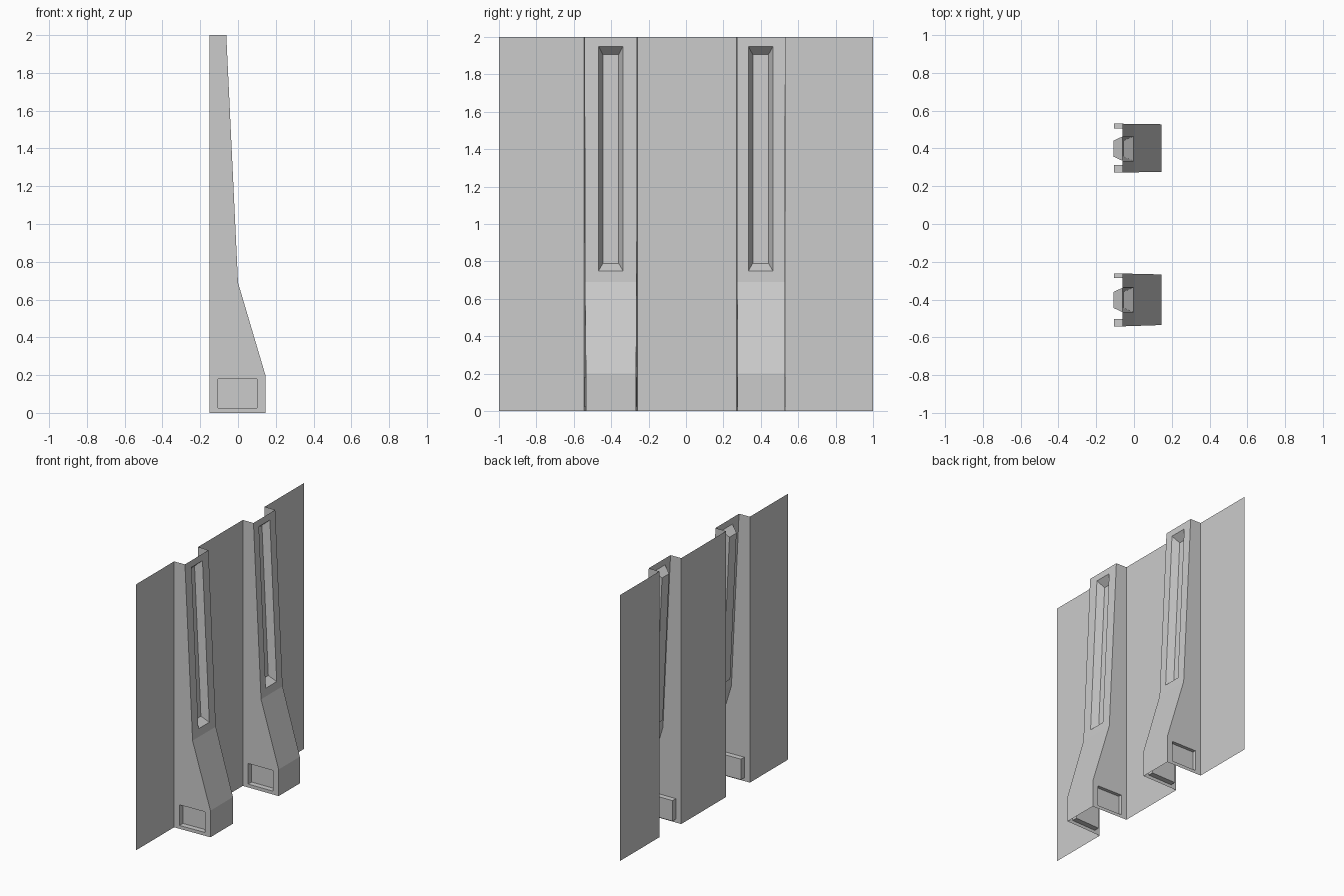
import bpy, bmesh

if "Cube" in bpy.data.objects:
    bpy.data.objects.remove(bpy.data.objects["Cube"])

BACK, TOE, KNEE, TIP = -0.15, 0.145, 0.0, -0.062   # x positions of the rib profile
Z_TOE, Z_KNEE, Z_TOP = 0.2, 0.69, 2.0


def make_object(name, faces):
    """Open sheet from a list of polygons, welded together."""
    bm = bmesh.new()
    for pts in faces:
        bm.faces.new([bm.verts.new(p) for p in pts])
    bmesh.ops.remove_doubles(bm, verts=bm.verts, dist=1e-5)
    me = bpy.data.meshes.new(name)
    bm.to_mesh(me)
    bm.free()
    ob = bpy.data.objects.new(name, me)
    bpy.context.collection.objects.link(ob)


def recessed_panel(outer, rim, floor):
    """Flat border, sloped pocket walls and pocket floor from three quads."""
    faces = [floor]
    for a, b in ((outer, rim), (rim, floor)):
        for i in range(4):
            j = (i + 1) % 4
            faces.append([a[i], a[j], b[j], b[i]])
    return faces


def slope_x(z):
    return KNEE + (TIP - KNEE) * (z - Z_KNEE) / (Z_TOP - Z_KNEE)


def rib(name, base, front, centre, depths):
    """base/front: (low y, high y) at the wall and at the toe."""
    faces = []

    def y_at(s, x):
        return base[s] + (front[s] - base[s]) * (x - BACK) / (TOE - BACK)

    def pt(s, x, z):
        return (x, y_at(s, x), z)

    # tapered sides, each with a rectangular pocket near the foot
    for s, inward in ((0, 1), (1, -1)):
        outer = [pt(s, x, z) for x, z in
                 ((BACK, 0), (TOE, 0), (TOE, Z_TOE), (BACK, Z_TOE))]
        rim = [pt(s, x, z) for x, z in
               ((-0.105, 0.025), (0.1, 0.025), (0.1, 0.18), (-0.105, 0.18))]
        floor = [(x, y + inward * depths[s], z) for x, y, z in rim]
        upper = [pt(s, x, z) for x, z in
                 ((BACK, Z_TOE), (TOE, Z_TOE), (KNEE, Z_KNEE),
                  (TIP, Z_TOP), (BACK, Z_TOP))]
        side = recessed_panel(outer, rim, floor) + [upper]
        faces += side if s == 0 else [f[::-1] for f in side]

    # toe face and lower slope
    for (x0, z0), (x1, z1) in (((TOE, 0), (TOE, Z_TOE)),
                               ((TOE, Z_TOE), (KNEE, Z_KNEE))):
        faces.append([pt(0, x0, z0), pt(1, x0, z0), pt(1, x1, z1), pt(0, x1, z1)])

    # upper slope with the long bevelled slot
    def slot(half, z0, z1, depth):
        return [(slope_x(z) - depth, centre + d * half, z)
                for d, z in ((-1, z0), (1, z0), (1, z1), (-1, z1))]
    outer = [pt(0, KNEE, Z_KNEE), pt(1, KNEE, Z_KNEE),
             pt(1, TIP, Z_TOP), pt(0, TIP, Z_TOP)]
    faces += recessed_panel(outer, slot(0.065, 0.75, 1.95, 0),
                            slot(0.042, 0.79, 1.905, 0.052))
    make_object(name, faces)


ribs = [("left_rib", (-0.545, -0.26), (-0.535, -0.267), -0.402),
        ("right_rib", (0.271, 0.532), (0.276, 0.528), 0.399)]
for name, base, front, centre in ribs:
    rib(name, base, front, centre, (0.04, 0.025))

# flat wall strips between and beside the ribs
spans = [("left_wall", -1, -0.545), ("middle_wall", -0.26, 0.271),
         ("right_wall", 0.532, 1)]
for name, y0, y1 in spans:
    make_object(name, [[(BACK, y0, 0), (BACK, y1, 0),
                        (BACK, y1, Z_TOP), (BACK, y0, Z_TOP)]])
